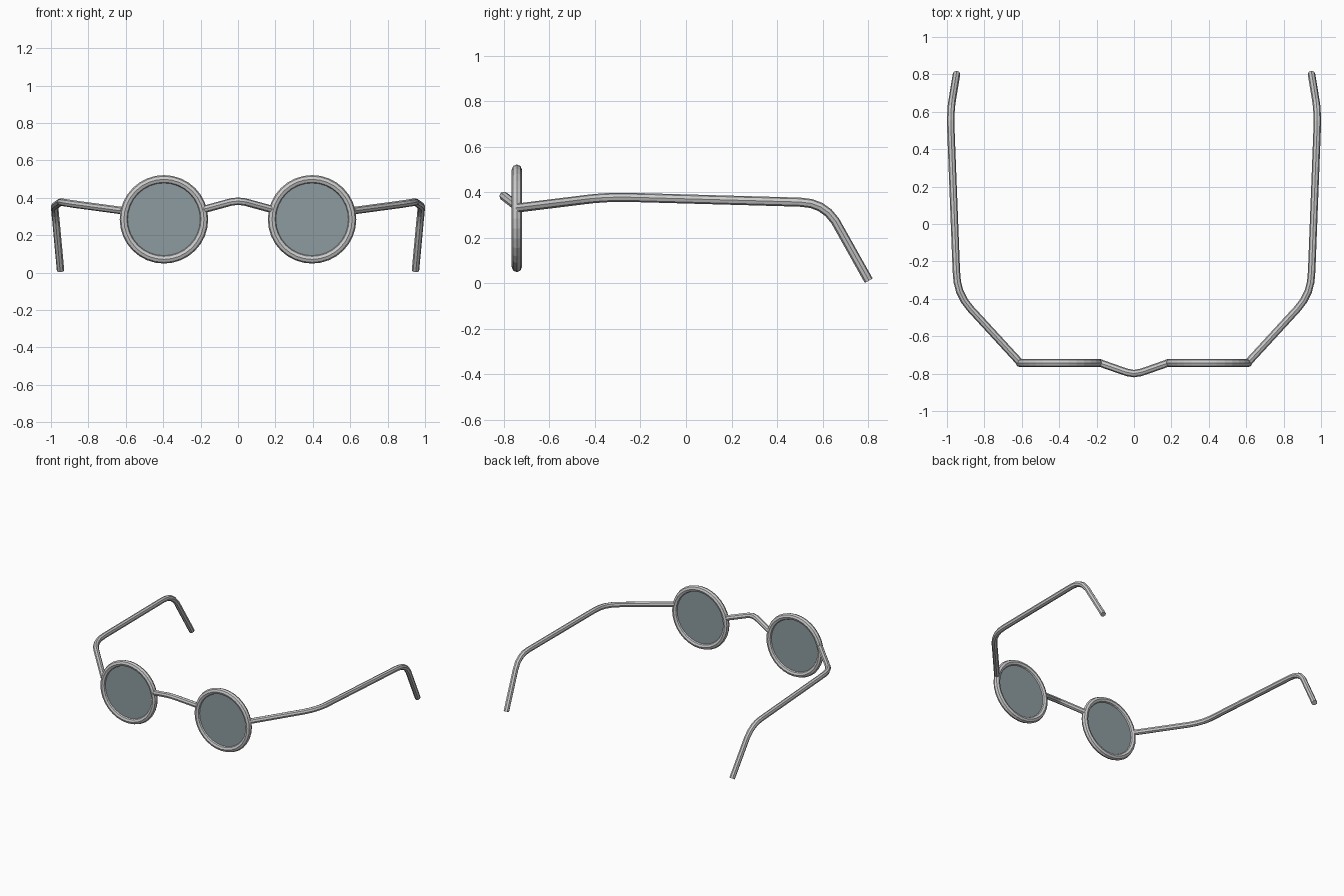
import bpy
from math import pi

if "Cube" in bpy.data.objects:
    bpy.data.objects.remove(bpy.data.objects["Cube"])

RIM_Y, RIM_Z, RIM_X = -0.743, 0.285, 0.396


def tube(name, points, radius=0.02):
    """Flat-sided wire swept along a path."""
    cu = bpy.data.curves.new(name, 'CURVE')
    cu.dimensions = '3D'
    cu.bevel_depth = radius
    cu.bevel_resolution = 2
    cu.use_fill_caps = True
    sp = cu.splines.new('POLY')
    sp.points.add(len(points) - 1)
    for p, co in zip(sp.points, points):
        p.co = (*co, 1)
    sp.use_smooth = False
    ob = bpy.data.objects.new(name, cu)
    bpy.context.collection.objects.link(ob)
    return ob


glass = bpy.data.materials.new("tinted_glass")
glass.diffuse_color = (0.27, 0.33, 0.35, 1)
glass.use_nodes = True
glass.node_tree.nodes["Principled BSDF"].inputs["Base Color"].default_value = glass.diffuse_color

# Temple arm: hinge, front bend, long run, ear hook
temple = [(0.615, -0.735, 0.331), (0.875, -0.452, 0.366), (0.907, -0.41, 0.371),
          (0.932, -0.36, 0.375), (0.945, -0.31, 0.377), (0.950, -0.25, 0.377),
          (0.979, 0.50, 0.356), (0.980, 0.55, 0.350), (0.979, 0.59, 0.335),
          (0.977, 0.625, 0.310), (0.973, 0.655, 0.274), (0.949, 0.802, 0.012)]

for side, s in (("left", -1), ("right", 1)):
    # Round rim
    bpy.ops.mesh.primitive_torus_add(
        major_segments=32, minor_segments=8, major_radius=0.214, minor_radius=0.0225,
        location=(s * RIM_X, RIM_Y, RIM_Z), rotation=(pi / 2, 0, 0))
    bpy.context.object.name = f"{side}_rim"

    # Lens
    bpy.ops.mesh.primitive_cylinder_add(
        vertices=32, radius=0.205, depth=0.012,
        location=(s * RIM_X, RIM_Y, RIM_Z), rotation=(pi / 2, 0, 0))
    lens = bpy.context.object
    lens.name = f"{side}_lens"
    lens.data.materials.append(glass)

    tube(f"{side}_temple", [(s * x, y, z) for x, y, z in temple])

# Nose bridge
half = [(0.182, -0.743, 0.338), (0.065, -0.784, 0.370), (0.035, -0.794, 0.378)]
tube("bridge", [(-x, y, z) for x, y, z in half] + [(0, -0.800, 0.382)] + half[::-1])
